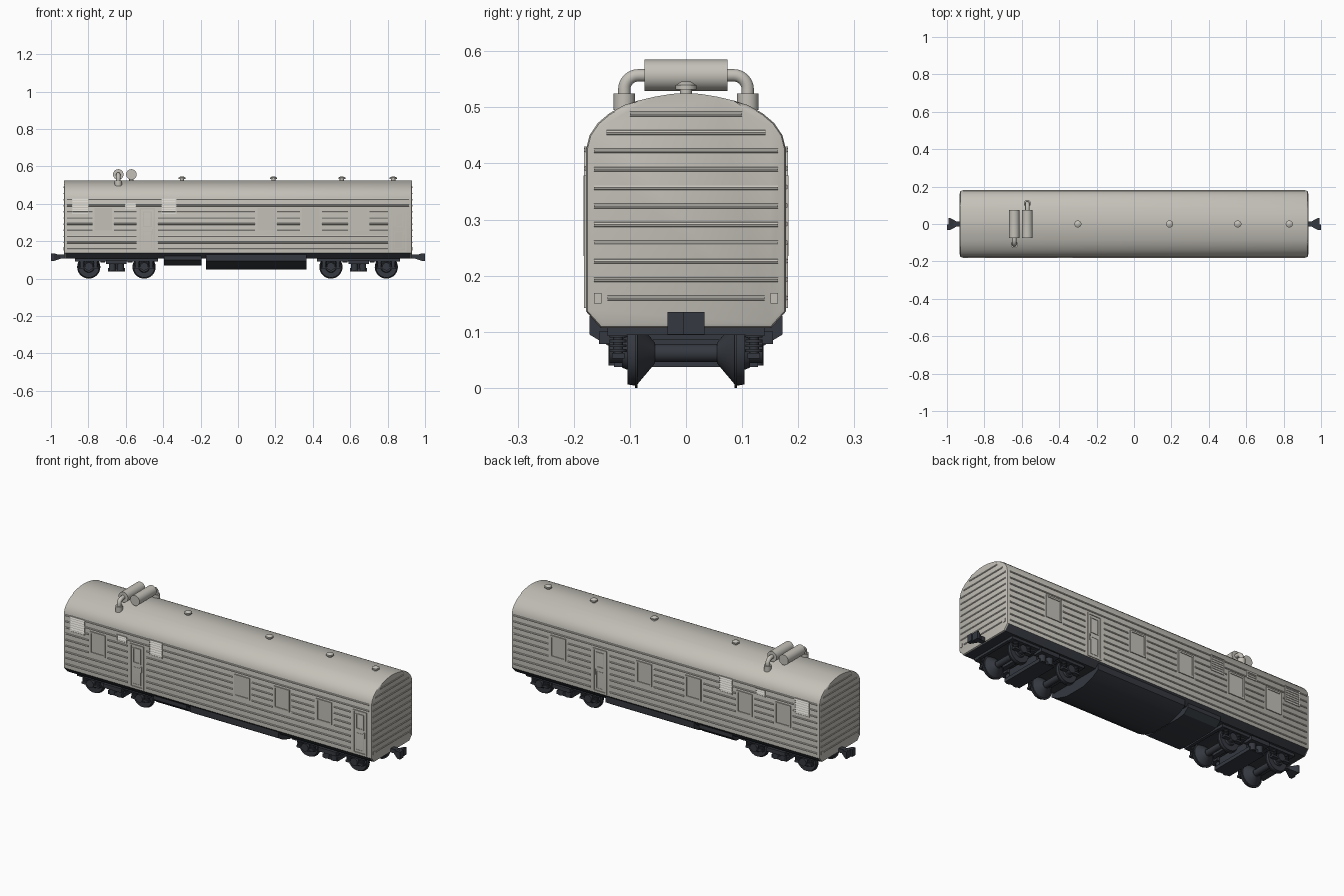
import bpy, bmesh, math
from mathutils import Matrix, Vector

if "Cube" in bpy.data.objects:
    bpy.data.objects.remove(bpy.data.objects["Cube"])

def mat(name, c):
    m = bpy.data.materials.new(name)
    m.diffuse_color = (*c, 1)
    m.use_nodes = True
    m.node_tree.nodes["Principled BSDF"].inputs["Base Color"].default_value = m.diffuse_color
    return m

GREY = mat("warm_grey", (0.55, 0.53, 0.48))
LIGHT = mat("light_grey", (0.68, 0.66, 0.61))
DARK = mat("dark_underframe", (0.035, 0.04, 0.05))

def finish(bm, name, m, angle=35):
    bmesh.ops.recalc_face_normals(bm, faces=bm.faces)
    me = bpy.data.meshes.new(name)
    bm.to_mesh(me)
    bm.free()
    ob = bpy.data.objects.new(name, me)
    bpy.context.collection.objects.link(ob)
    me.materials.append(m)
    bpy.ops.object.select_all(action='DESELECT')
    ob.select_set(True)
    bpy.context.view_layer.objects.active = ob
    bpy.ops.object.shade_smooth_by_angle(angle=math.radians(angle))
    return ob

def box(bm, x0, x1, y0, y1, z0, z1, tilt=0):
    c = Matrix.Translation(((x0 + x1) / 2, (y0 + y1) / 2, (z0 + z1) / 2))
    s = Matrix.Diagonal((abs(x1 - x0), abs(y1 - y0), abs(z1 - z0), 1))
    bmesh.ops.create_cube(bm, size=1, matrix=c @ Matrix.Rotation(tilt, 4, 'X') @ s)

def cyl(bm, p0, p1, r1, r2=None, seg=24):
    p0, p1 = Vector(p0), Vector(p1)
    d = p1 - p0
    m = Matrix.Translation((p0 + p1) / 2) @ d.to_track_quat('Z', 'Y').to_matrix().to_4x4()
    bmesh.ops.create_cone(bm, cap_ends=True, segments=seg, radius1=r1,
                          radius2=r1 if r2 is None else r2, depth=d.length, matrix=m)

def prism(bm, half, x0, x1):
    # mirrored half section (y, z) extruded along x
    pts = half + [(-y, z) for y, z in reversed(half) if y > 1e-6]
    a = [bm.verts.new((x0, y, z)) for y, z in pts]
    b = [bm.verts.new((x1, y, z)) for y, z in pts]
    n = len(pts)
    bm.faces.new(a)
    bm.faces.new(b[::-1])
    for i in range(n):
        bm.faces.new((a[i], b[i], b[(i + 1) % n], a[(i + 1) % n]))

# Body shell with rounded roof; dark underside
bm = bmesh.new()
prism(bm, [(0.152, 0.107), (0.178, 0.136), (0.178, 0.425), (0.172, 0.45), (0.157, 0.472),
           (0.137, 0.489), (0.11, 0.504), (0.085, 0.512), (0.055, 0.519), (0.025, 0.524), (0, 0.525)],
      -0.93, 0.93)
ends = [e for e in bm.edges if abs(e.verts[0].co.x - e.verts[1].co.x) < 1e-5]
bmesh.ops.bevel(bm, geom=ends, offset=0.008, segments=2, profile=0.5, affect='EDGES')
body = finish(bm, "body_shell", GREY)
body.data.materials.append(DARK)
for p in body.data.polygons:
    if p.normal.z < -0.3 and abs(p.normal.x) < 0.3:
        p.material_index = 1

# Openings per side: windows, doors, louvres (x centre, width, z0, z1)
WINDOWS = {-1: [-0.72, 0.15, 0.39, 0.645], 1: [-0.71, -0.48, -0.17, 0.127, 0.645]}
DOORS = {-1: [-0.485, 0.86], 1: [0.393]}
LOUVRES = {-1: [(-0.843, 0.09, 0.345, 0.43), (-0.575, 0.06, 0.37, 0.405), (-0.37, 0.08, 0.345, 0.43)],
           1: [(-0.825, 0.09, 0.345, 0.43), (-0.575, 0.06, 0.385, 0.42), (-0.365, 0.08, 0.345, 0.43)]}
RIB_Z = [0.16 + 0.033 * i for i in range(9)]

# Corrugation ribs, interrupted at the openings
ribs = bmesh.new()
for s in (-1, 1):
    holes = [(x - 0.058, x + 0.058, 0.255, 0.385) for x in WINDOWS[s]]
    holes += [(x - 0.058, x + 0.058, 0.13, 0.385) for x in DOORS[s]]
    holes += [(x - w / 2, x + w / 2, a, b) for x, w, a, b in LOUVRES[s]]
    for z in RIB_Z:
        x = -0.915
        for a, b, z0, z1 in sorted(holes) + [(0.915, 1, 0, 1)]:
            if z0 < z < z1:
                if a - x > 0.01:
                    cyl(ribs, (x, s * 0.1772, z), (a, s * 0.1772, z), 0.0048, seg=8)
                x = max(x, b)
for s in (-1, 1):
    for i in range(11):
        w = {0: 0.14, 9: 0.142, 10: 0.10}.get(i, 0.164)
        z = 0.16 + 0.0328 * i
        cyl(ribs, (s * 0.9285, -w, z), (s * 0.9285, w, z), 0.0048, seg=8)
finish(ribs, "corrugation_ribs", GREY)

def frame(bm, s, x0, x1, z0, z1, t, y1=0.183):
    y0 = 0.174
    box(bm, x0, x1, s * y0, s * y1, z0, z0 + t)
    box(bm, x0, x1, s * y0, s * y1, z1 - t, z1)
    box(bm, x0, x0 + t, s * y0, s * y1, z0 + t, z1 - t)
    box(bm, x1 - t, x1, s * y0, s * y1, z0 + t, z1 - t)

win, door, louvre = bmesh.new(), bmesh.new(), bmesh.new()
for s in (-1, 1):
    for x in WINDOWS[s]:
        frame(win, s, x - 0.047, x + 0.047, 0.258, 0.378, 0.009)
        box(win, x - 0.038, x + 0.038, s * 0.175, s * 0.1795, 0.267, 0.369)
    for x in DOORS[s]:
        frame(door, s, x - 0.042, x + 0.042, 0.142, 0.378, 0.008, 0.182)
        frame(door, s, x - 0.024, x + 0.024, 0.275, 0.36, 0.006, 0.181)
        frame(door, s, x - 0.024, x + 0.024, 0.16, 0.255, 0.004, 0.1795)
        box(door, x + 0.026, x + 0.031, s * 0.177, s * 0.183, 0.235, 0.265)
    for x, w, z0, z1 in LOUVRES[s]:
        frame(louvre, s, x - w / 2, x + w / 2, z0, z1, 0.004, 0.182)
        n = round((z1 - z0) / 0.012)
        for i in range(n):
            z = z0 + (i + 0.5) * (z1 - z0) / n
            box(louvre, x - w / 2 + 0.004, x + w / 2 - 0.004, s * 0.177, s * 0.179,
                z - 0.006, z + 0.006, s * math.radians(25))
finish(win, "window_frames", GREY)
finish(door, "door_panels", GREY)
finish(louvre, "louvre_vents", LIGHT)

# Small marker plates on the ends
bm = bmesh.new()
for sx in (-1, 1):
    for sy in (-1, 1):
        box(bm, sx * 0.925, sx * 0.933, sy * 0.151, sy * 0.164, 0.15, 0.169)
finish(bm, "end_marker_plates", GREY)

# Roof mufflers with elbow pipes
bm = bmesh.new()
for x, s in ((-0.64, -1), (-0.57, 1)):
    cyl(bm, (x, -0.074, 0.557), (x, 0.074, 0.557), 0.028, seg=32)
    cyl(bm, (x, s * 0.11, 0.495), (x, s * 0.11, 0.525), 0.019)
    cu = bpy.data.curves.new("exhaust_pipe", 'CURVE')
    cu.dimensions, cu.bevel_depth, cu.bevel_resolution = '3D', 0.0115, 3
    arc = [math.pi / 2 * i / 8 for i in range(9)]
    pts = [(0.06, 0.557)] + [(0.085 + 0.025 * math.sin(t), 0.532 + 0.025 * math.cos(t)) for t in arc]
    pts.append((0.11, 0.5))
    sp = cu.splines.new('POLY')
    sp.points.add(len(pts) - 1)
    for p, (y, z) in zip(sp.points, pts):
        p.co = (x, s * y, z, 1)
    ob = bpy.data.objects.new("exhaust_pipe", cu)
    bpy.context.collection.objects.link(ob)
    cu.materials.append(GREY)
    bpy.ops.object.select_all(action='DESELECT')
    ob.select_set(True)
    bpy.context.view_layer.objects.active = ob
    bpy.ops.object.convert(target='MESH')
finish(bm, "roof_mufflers", GREY)

# Roof ventilator caps
bm = bmesh.new()
for x in (-0.30, 0.19, 0.555, 0.83):
    cyl(bm, (x, 0, 0.515), (x, 0, 0.534), 0.011)
    cyl(bm, (x, 0, 0.532), (x, 0, 0.54), 0.019)
    cyl(bm, (x, 0, 0.54), (x, 0, 0.546), 0.017, 0.008)
finish(bm, "roof_ventilators", GREY)

# Underfloor tank and equipment box
bm = bmesh.new()
prism(bm, [(0.06, 0.05), (0.13, 0.07), (0.172, 0.095), (0.172, 0.128)], -0.17, 0.365)
prism(bm, [(0.09, 0.07), (0.135, 0.075), (0.165, 0.1), (0.165, 0.13)], -0.395, -0.195)
finish(bm, "underfloor_tanks", DARK, 20)

# Couplers: shank and flared head
bm = bmesh.new()
for s in (-1, 1):
    box(bm, s * 0.88, s * 0.965, -0.013, 0.013, 0.108, 0.13)
    q = math.sqrt(2)
    m = (Matrix.Translation((s * 0.967, 0, 0.115)) @ Matrix.Diagonal((1, 1, 0.62, 1))
         @ Matrix.Rotation(s * math.pi / 2, 4, 'Y') @ Matrix.Rotation(math.pi / 4, 4, 'Z'))
    bmesh.ops.create_cone(bm, cap_ends=True, segments=4, radius1=0.014 * q,
                          radius2=0.033 * q, depth=0.034, matrix=m)
    box(bm, s * 0.984, s * 1.0, -0.033, -0.004, 0.095, 0.135)
    box(bm, s * 0.984, s * 0.992, -0.004, 0.033, 0.095, 0.135)
finish(bm, "couplers", DARK)

# Bogies: wheelsets, axle boxes, coil springs, frames, bolster
wheels, bogie = bmesh.new(), bmesh.new()
for cx in (-0.65, 0.645):
    for ax in (cx - 0.148, cx + 0.148):
        cyl(wheels, (ax, -0.1, 0.062), (ax, 0.1, 0.062), 0.016)
        for s in (-1, 1):
            for y0, y1, r0, r1 in ((0.055, 0.086, 0.018, 0.055), (0.086, 0.091, 0.062, 0.062),
                                   (0.091, 0.104, 0.058, 0.056), (0.104, 0.114, 0.03, 0.026)):
                cyl(wheels, (ax, s * y0, 0.062), (ax, s * y1, 0.062), r0, r1, 32)
            cyl(bogie, (ax, s * 0.11, 0.065), (ax, s * 0.136, 0.065), 0.021)
            box(bogie, ax - 0.052, ax + 0.052, s * 0.11, s * 0.132, 0.052, 0.062)
            for dx in (-0.037, 0.037):
                cyl(bogie, (ax + dx, s * 0.121, 0.06), (ax + dx, s * 0.121, 0.095), 0.009, seg=12)
                for i in range(4):
                    z = 0.064 + i * 0.0085
                    cyl(bogie, (ax + dx, s * 0.121, z), (ax + dx, s * 0.121, z + 0.005), 0.015, seg=16)
    for s in (-1, 1):
        box(bogie, cx - 0.222, cx + 0.222, s * 0.106, s * 0.14, 0.092, 0.11)
        box(bogie, cx - 0.055, cx + 0.055, s * 0.1, s * 0.155, 0.078, 0.1)
        box(bogie, cx + s * 0.06, cx + s * 0.085, -0.12, 0.12, 0.085, 0.108)
        box(bogie, cx + s * 0.205, cx + s * 0.222, -0.12, 0.12, 0.094, 0.108)
        for dx in (-0.022, 0.022):
            cyl(bogie, (cx + dx, s * 0.12, 0.04), (cx + dx, s * 0.12, 0.085), 0.018, seg=16)
    box(bogie, cx - 0.045, cx + 0.045, -0.128, 0.128, 0.037, 0.056)
    box(bogie, cx - 0.04, cx + 0.04, -0.1, 0.1, 0.056, 0.095)
    cyl(bogie, (cx, 0, 0.09), (cx, 0, 0.112), 0.05)
finish(wheels, "wheelsets", DARK)
finish(bogie, "bogie_frames", DARK)
